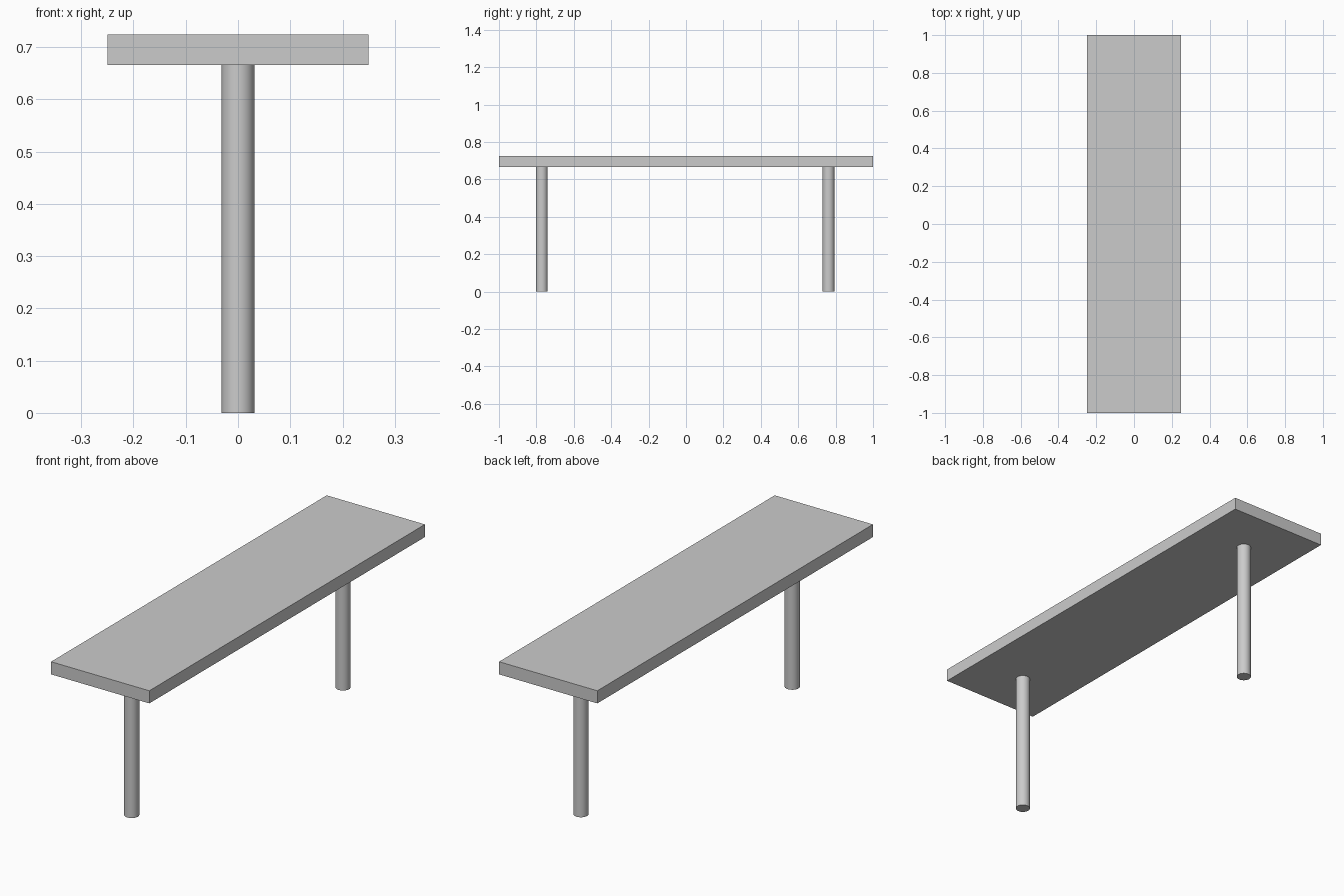
import bpy

if "Cube" in bpy.data.objects:
    bpy.data.objects.remove(bpy.data.objects["Cube"])

TOP_Z, UNDER_Z = 0.724, 0.666
LEG_RADIUS = 0.0315

# Flat rectangular top slab
bpy.ops.mesh.primitive_cube_add(size=1, location=(0, 0, (TOP_Z + UNDER_Z) / 2))
top = bpy.context.object
top.name = "bench_top"
top.scale = (0.499, 2.0, TOP_Z - UNDER_Z)
bpy.ops.object.transform_apply(location=False, rotation=False, scale=True)


# Round posts standing under each end
def add_leg(name, y):
    bpy.ops.mesh.primitive_cylinder_add(
        vertices=32, radius=LEG_RADIUS, depth=UNDER_Z, location=(0, y, UNDER_Z / 2))
    bpy.context.object.name = name
    bpy.ops.object.shade_smooth_by_angle()


for name, y in (("front_leg", -0.771), ("back_leg", 0.762)):
    add_leg(name, y)
